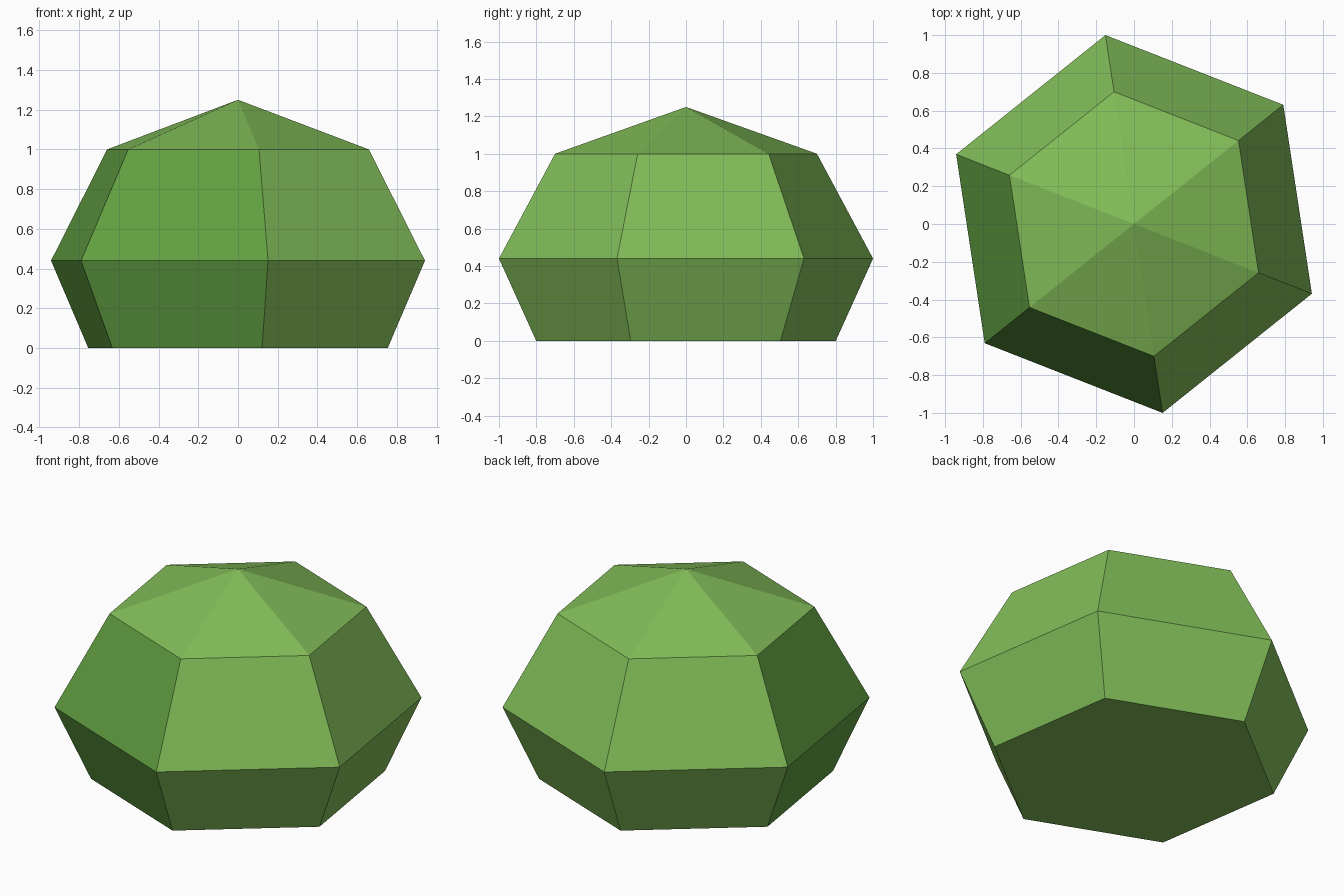
import bpy, bmesh, math

if "Cube" in bpy.data.objects:
    bpy.data.objects.remove(bpy.data.objects["Cube"])


def flat_colour(name, rgb):
    mat = bpy.data.materials.new(name)
    mat.diffuse_color = (*rgb, 1.0)
    mat.use_nodes = True
    mat.node_tree.nodes["Principled BSDF"].inputs["Base Color"].default_value = mat.diffuse_color
    return mat


SIDES = 6
TURN = math.radians(38.6)                            # angle of the first corner
RINGS = [(0.81, 0.0), (1.0114, 0.44), (0.708, 1.0)]  # radius, height
APEX = 1.25

bm = bmesh.new()

# Six-sided rings: base, widest waist, shoulder
rings = []
for radius, z in RINGS:
    ring = []
    for i in range(SIDES):
        a = TURN + math.tau * i / SIDES
        ring.append(bm.verts.new((radius * math.cos(a), radius * math.sin(a), z)))
    rings.append(ring)

# Flat underside
bm.faces.new(rings[0][::-1])

# Two bands of sloping side panels
for low, high in zip(rings, rings[1:]):
    for i in range(SIDES):
        j = (i + 1) % SIDES
        bm.faces.new((low[i], low[j], high[j], high[i]))

# Shallow pointed crown
tip = bm.verts.new((0, 0, APEX))
for i in range(SIDES):
    bm.faces.new((rings[-1][i], rings[-1][(i + 1) % SIDES], tip))

# Darker leaves on the side panels that face left and front-left
bm.normal_update()
for f in bm.faces:
    c = f.calc_center_median()
    angle = math.degrees(math.atan2(c.y, c.x)) % 360
    is_side = 0.01 < c.z < 1.0
    f.material_index = 1 if is_side and 170 < angle < 270 else 0

mesh = bpy.data.meshes.new("bush")
bm.to_mesh(mesh)
bm.free()
mesh.materials.append(flat_colour("light green", (0.223, 0.509, 0.098)))
mesh.materials.append(flat_colour("dark green", (0.119, 0.347, 0.053)))
bush = bpy.data.objects.new("bush", mesh)
bpy.context.collection.objects.link(bush)
